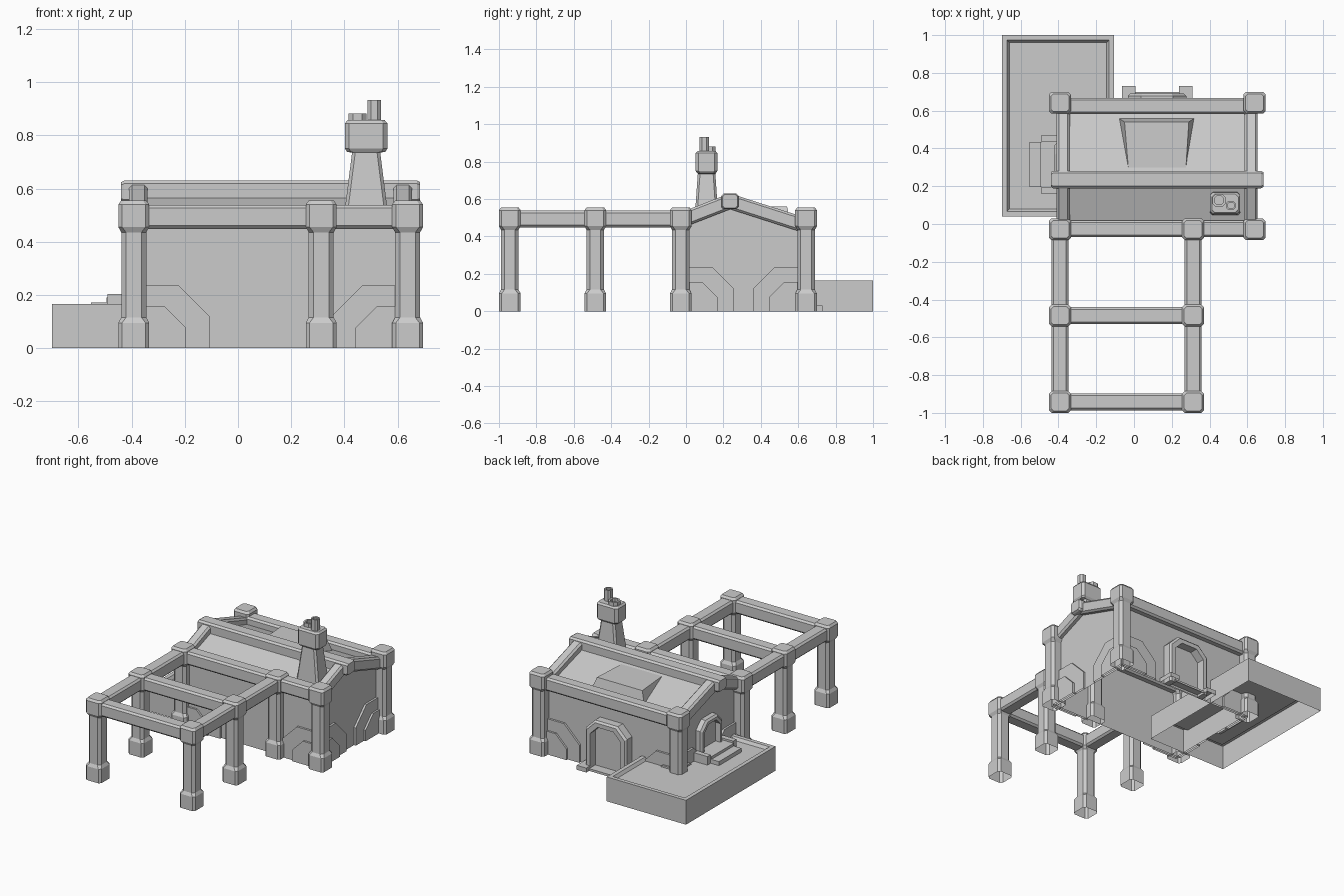
import bpy, bmesh
from mathutils import Vector as V

if "Cube" in bpy.data.objects:
    bpy.data.objects.remove(bpy.data.objects["Cube"])


def make(name, verts, faces, open_bottom=False):
    bm = bmesh.new()
    vs = [bm.verts.new(v) for v in verts]
    for f in faces:
        bm.faces.new([vs[i] for i in f])
    bmesh.ops.recalc_face_normals(bm, faces=bm.faces[:])
    if open_bottom:
        low = [f for f in bm.faces if all(abs(v.co.z) < 1e-4 for v in f.verts)]
        bmesh.ops.delete(bm, geom=low, context='FACES_ONLY')
    me = bpy.data.meshes.new(name)
    bm.to_mesh(me)
    bm.free()
    ob = bpy.data.objects.new(name, me)
    bpy.context.collection.objects.link(ob)
    return ob


def loft(name, rings, open_bottom=False):
    n = len(rings[0])
    verts = [p for r in rings for p in r]
    faces = [list(range(n)), list(range(len(verts) - n, len(verts)))]
    for k in range(len(rings) - 1):
        for i in range(n):
            j = (i + 1) % n
            faces.append([k * n + i, k * n + j, (k + 1) * n + j, (k + 1) * n + i])
    return make(name, verts, faces, open_bottom)


def octa(hx, hy, c):
    return [(hx, -hy + c), (hx, hy - c), (hx - c, hy), (-hx + c, hy),
            (-hx, hy - c), (-hx, -hy + c), (-hx + c, -hy), (hx - c, -hy)]


def stack(name, cx, cy, levels, open_bottom=False):
    """Chamfered-rectangle tower; levels are (hx, hy, chamfer, z)."""
    return loft(name, [[(cx + a, cy + b, z) for a, b in octa(hx, hy, c)]
                       for hx, hy, c, z in levels], open_bottom)


def beam(name, p, q, w, h, c=0.012):
    p, q = V(p), V(q)
    d = (q - p).normalized()
    side = d.cross(V((0, 0, 1))).normalized()
    up = side.cross(d)
    rings = []
    for t, s in ((p, .85), (p + d * c, 1), (q - d * c, 1), (q, .85)):
        rings.append([t + side * a * s + up * b * s for a, b in octa(w, h, c)])
    return loft(name, rings)


def panel(name, pts, origin, u, out, t):
    """Outline in a wall plane, pushed out with a thin chamfered rim."""
    o, u, out = V(origin), V(u), V(out)
    return loft(name, [[o + u * a + V((0, 0, b)) + out * d for a, b in pts]
                       for d in (0, t)], True)


def box(name, x0, x1, y0, y1, z0, z1):
    return loft(name, [[(x0, y0, z), (x1, y0, z), (x1, y1, z), (x0, y1, z)]
                       for z in (z0, z1)], True)


def arch(name, hw, top, cut, wid, origin, u, out, t):
    """Door: chamfered-top frame with a thin panel inside."""
    o, u, out = V(origin), V(u), V(out)

    def line(h, tp, c):
        return [(-h, 0), (-h, tp - c), (-h + c, tp), (h - c, tp), (h, tp - c), (h, 0)]
    outer, inner = line(hw, top, cut), line(hw - wid, top - wid, cut * .8)
    b = .012
    mid = line(hw - b, top - b, cut * .95)
    rings = []
    for i in range(6):
        rings.append([o + u * a + V((0, 0, z)) + out * d for (a, z), d in
                      ((outer[i], 0), (outer[i], t - b), (mid[i], t), (inner[i], t), (inner[i], 0))])
    loft(name + "_frame", rings)
    panel(name + "_panel", inner, origin, u, out, .008)


X0, X1, X2 = -.392, .313, .638
Y0, Y1, Y2, Y3 = -.942, -.485, -.028, .642
WX0, WX1, WY0, WY1, RY = -.375, .62, -.025, .625, .235

# columns
for i, (x, y) in enumerate([(X0, Y0), (X1, Y0), (X0, Y1), (X1, Y1), (X0, Y2),
                            (X1, Y2), (X2, Y2), (X0, Y3), (X2, Y3)]):
    prof = [(.058, .014, 0), (.058, .014, .095), (.047, .018, .115), (.047, .018, .435),
            (.058, .014, .455), (.058, .014, .54), (.047, .012, .555)]
    stack(f"column_{i}", x, y, [(h, h, c, z) for h, c, z in prof], True)

# pergola and wall-top beams
for i, x in enumerate((X0, X1)):
    beam(f"pergola_side_beam_{i}", (x, Y0, .493), (x, Y2, .493), .045, .045)
for i, y in enumerate((Y0, Y1)):
    beam(f"pergola_cross_beam_{i}", (X0, y, .493), (X1, y, .493), .045, .045)
beam("front_beam", (X0, WY0, .493), (X2, WY0, .493), .044, .045)
beam("back_beam", (X0, WY1, .48), (X2, WY1, .48), .043, .045)
beam("ridge_beam", (-.44, RY, .588), (.685, RY, .588), .046, .042)
for i, x in enumerate((WX0, WX1)):
    beam(f"gable_front_beam_{i}", (x, WY0, .487), (x, RY, .588), .035, .04)
    beam(f"gable_back_beam_{i}", (x, WY1, .463), (x, RY, .588), .035, .04)

# house walls and roof shell, open below
loft("house_shell", [[(x, WY0, 0), (x, WY1, 0), (x, WY1, .463), (x, RY, .58), (x, WY0, .488)]
                     for x in (WX0, WX1)], True)

# stepped corner plates on every wall
big = [(0, 0), (.285, 0), (.285, .12), (.17, .235), (0, .235)]
small = [(0, 0), (.197, 0), (.197, .075), (.115, .157), (0, .157)]
for sx, wx, cx in ((1, WX0, X0), (-1, WX1, X2)):
    for sy, wy, cy in ((1, WY0, Y2), (-1, WY1, Y3)):
        for label, pts, t in (("outer", big, .014), ("inner", small, .027)):
            panel(f"{label}_plate_y", pts, (cx, wy, 0), (sx, 0, 0), (0, -sy, 0), t)
            panel(f"{label}_plate_x", pts, (wx, cy, 0), (0, sy, 0), (-sx, 0, 0), t)

# roof dormer wedge
make("dormer", [(-.05, .54, .56), (.29, .54, .56), (.275, .30, .561), (-.03, .30, .561),
                (-.08, .56, .475), (.32, .56, .475), (.28, .30, .54), (-.035, .30, .54)],
     [(0, 1, 2, 3), (4, 5, 6, 7), (0, 1, 5, 4), (1, 2, 6, 5), (2, 3, 7, 6), (3, 0, 4, 7)])

# chimney
stack("chimney", .482, .11, [(.088, .066, .012, .46), (.053, .047, .012, .735),
                             (.072, .05, .014, .738), (.08, .058, .016, .75),
                             (.08, .058, .016, .845), (.07, .048, .014, .857)])
for i, (x, y, h, z) in enumerate([(.45, .125, .034, .882), (.513, .098, .025, .932)]):
    stack(f"chimney_pot_{i}", x, y, [(h, h, h * .5, .85), (h, h, h * .5, z),
                                     (h * .65, h * .65, h * .3, z),
                                     (h * .65, h * .65, h * .3, z - .02)])

# back door with feet and sill
arch("back_door", .155, .345, .07, .04, (.122, WY1, 0), (1, 0, 0), (0, 1, 0), .065)
for i, x in enumerate((-.063, .237)):
    box(f"back_door_foot_{i}", x, x + .072, WY1, .73, 0, .03)
box("back_door_sill", .0, .245, WY1, .70, 0, .015)

# side door with landing and steps
arch("side_door", .115, .225, .055, .03, (WX0, .315, .165), (0, 1, 0), (-1, 0, 0), .045)
for i, y in enumerate((.16, .435)):
    box(f"side_step_cheek_{i}", -.49, WX0, y, y + .035, .13, .203)
box("side_step_upper", -.495, WX0, .195, .435, .13, .19)
box("side_step_lower", -.552, -.45, .195, .435, .13, .172)

# terrace with shallow recess, open below
levels = [(0, 0), (0, .165), (.027, .165), (.04, .145)]
loft("terrace", [[(-.7 + d, .04 + d, z), (-.105 - d, .04 + d, z),
                  (-.105 - d, 1 - d, z), (-.7 + d, 1 - d, z)] for d, z in levels], True)
